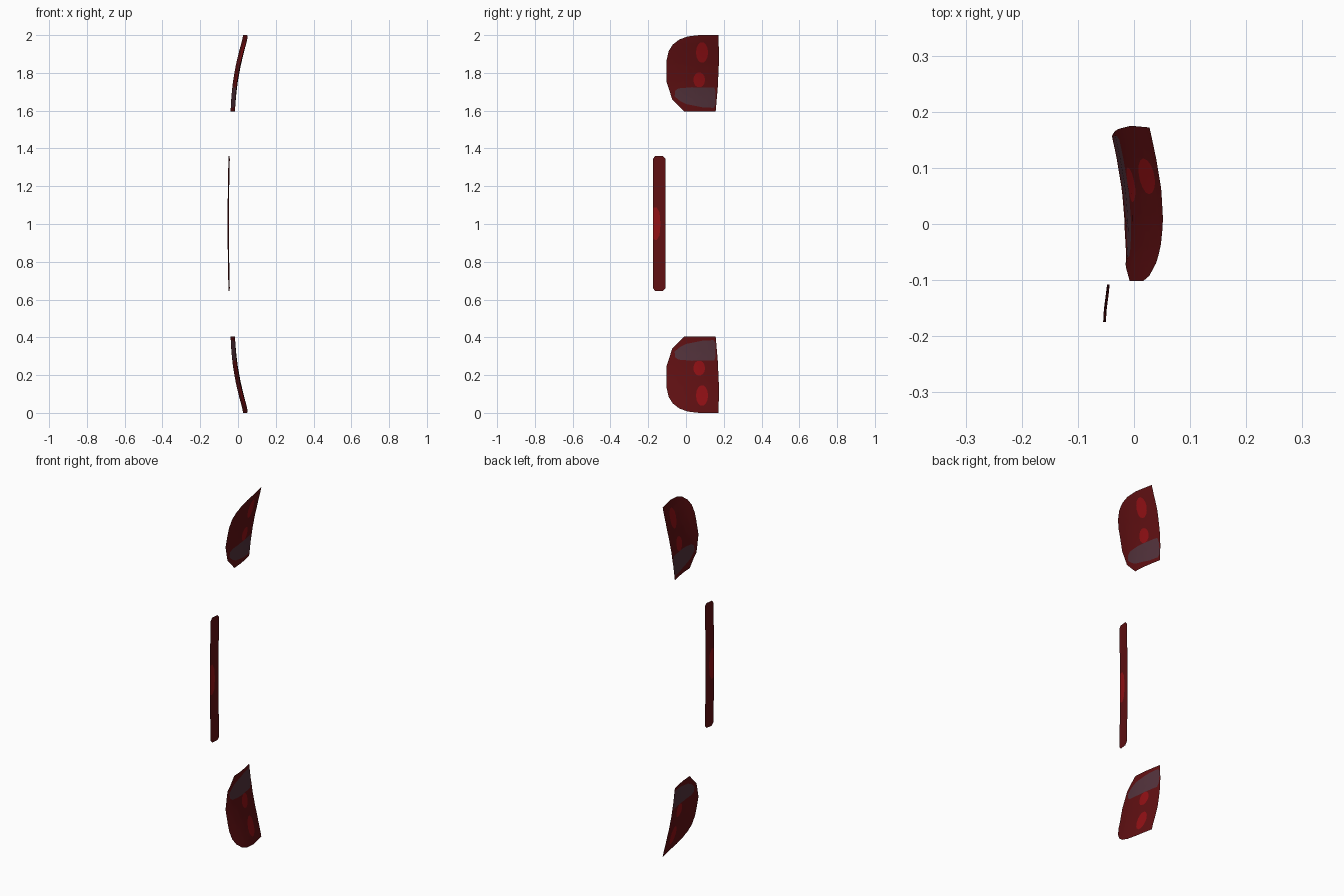
import bpy, bmesh, math
from mathutils import Vector

if "Cube" in bpy.data.objects:
    bpy.data.objects.remove(bpy.data.objects["Cube"])


def material(name, rgb):
    m = bpy.data.materials.new(name)
    m.diffuse_color = (*rgb, 1)
    m.use_nodes = True
    m.node_tree.nodes["Principled BSDF"].inputs["Base Color"].default_value = m.diffuse_color
    return m


DARK = material("dark red lens", (0.115, 0.005, 0.006))
BRIGHT = material("bright red reflector", (0.28, 0.005, 0.007))
SMOKE = material("smoky clear lens", (0.085, 0.032, 0.044))


def cut(bm, outline, faces, trim=False):
    """Cut a convex (y, z) outline into a flat sheet; return the faces inside."""
    n = len(outline)
    cy = sum(p[0] for p in outline) / n
    cz = sum(p[1] for p in outline) / n
    for i in range(n):
        (y0, z0), (y1, z1) = outline[i], outline[(i + 1) % n]
        no = Vector((0, z1 - z0, y0 - y1)).normalized()
        co = Vector((0, y0, z0))
        if no.dot(Vector((0, cy, cz)) - co) > 0:
            no = -no
        geom = set(faces)
        for f in faces:
            geom.update(f.edges)
            geom.update(f.verts)
        out = bmesh.ops.bisect_plane(bm, geom=list(geom), dist=1e-5, plane_co=co,
                                     plane_no=no, clear_outer=trim)["geom"]
        faces = [f for f in out if f.is_valid and isinstance(f, bmesh.types.BMFace)
                 and no.dot(f.calc_center_median() - co) < 0]
    return faces


def sheet(name, outline, bend, patches, ny, nz):
    """Thin lens shell: outline in y, z; bend(y, z) gives x; patches are (outline, slot)."""
    ys, zs = zip(*outline)
    y0, y1, z0, z1 = min(ys), max(ys), min(zs), max(zs)
    bm = bmesh.new()
    g = [[bm.verts.new((0, y0 + (y1 - y0) * i / ny, z0 + (z1 - z0) * j / nz))
          for j in range(nz + 1)] for i in range(ny + 1)]
    for i in range(ny):
        for j in range(nz):
            bm.faces.new((g[i][j], g[i][j + 1], g[i + 1][j + 1], g[i + 1][j]))
    cut(bm, outline, bm.faces[:], trim=True)
    for shape, slot in patches:
        for f in cut(bm, shape, bm.faces[:]):
            f.material_index = slot
    bmesh.ops.remove_doubles(bm, verts=bm.verts[:], dist=2e-4)
    for v in bm.verts:
        v.co.x = bend(v.co.y, v.co.z)
        v.co.z -= 1                      # origin sits on the mirror plane
    for f in bm.faces:
        f.smooth = True
    me = bpy.data.meshes.new(name)
    bm.to_mesh(me)
    bm.free()
    for m in (DARK, BRIGHT, SMOKE):
        me.materials.append(m)
    ob = bpy.data.objects.new(name, me)
    ob.location.z = 1
    bpy.context.collection.objects.link(ob)
    return ob


def ellipse(y, z, ry, rz, n=14):
    return [(y + ry * math.cos(2 * math.pi * i / n), z + rz * math.sin(2 * math.pi * i / n))
            for i in range(n)]


def curve(points, t):
    """Piecewise linear lookup."""
    for (a, fa), (b, fb) in zip(points, points[1:]):
        if t <= b:
            break
    return fa + (fb - fa) * (t - a) / (b - a)


# Tail lamps: curved shells, mirrored about mid height
SWEEP = [(1.6, -0.016), (1.68, -0.010), (1.76, 0.0), (1.84, 0.015), (1.92, 0.034), (1.96, 0.045), (2.0, 0.054)]
LEAN = [(-0.10, -0.006), (-0.05, -0.001), (0.0, 0.0), (0.06, -0.005), (0.12, -0.015), (0.175, -0.027)]
lamp_outline = [(0.172, 2.0), (0.07, 2.0), (0.01, 1.993), (-0.035, 1.977), (-0.07, 1.95),
                (-0.092, 1.915), (-0.102, 1.87), (-0.102, 1.75), (-0.073, 1.66),
                (-0.01, 1.595), (0.157, 1.595), (0.168, 1.72), (0.175, 1.87)]
smoke_patch = [(-0.06, 1.675), (-0.058, 1.705), (-0.04, 1.718), (0.03, 1.724), (0.15, 1.723),
               (0.157, 1.70), (0.157, 1.63), (0.145, 1.615), (0.09, 1.617), (0.0, 1.635), (-0.03, 1.65)]
lamp = sheet("tail_lamps", lamp_outline,
             lambda y, z: curve(SWEEP, z) + curve(LEAN, y),
             [(ellipse(0.085, 1.908, 0.032, 0.055), 1),
              (ellipse(0.07, 1.763, 0.031, 0.04), 1),
              (smoke_patch, 2)], 9, 10)
mirror = lamp.modifiers.new("Mirror", "MIRROR")
mirror.use_axis = (False, False, True)

# Centre brake light: slim, slightly bowed strip with rounded ends
strip_outline = [(-0.175, 0.66), (-0.163, 0.645), (-0.122, 0.645), (-0.108, 0.66),
                 (-0.108, 1.345), (-0.122, 1.36), (-0.163, 1.36), (-0.175, 1.345)]
TILT = [(-0.175, -0.050), (-0.155, -0.049), (-0.108, -0.043)]
reflector = [(-0.18, 0.92), (-0.155, 0.915), (-0.14, 0.94), (-0.135, 1.0),
             (-0.14, 1.06), (-0.155, 1.088), (-0.18, 1.085)]
sheet("centre_brake_light", strip_outline,
      lambda y, z: curve(TILT, y) - 0.005 * (1 - ((z - 1) / 0.36) ** 2),
      [(reflector, 1)], 3, 12)
